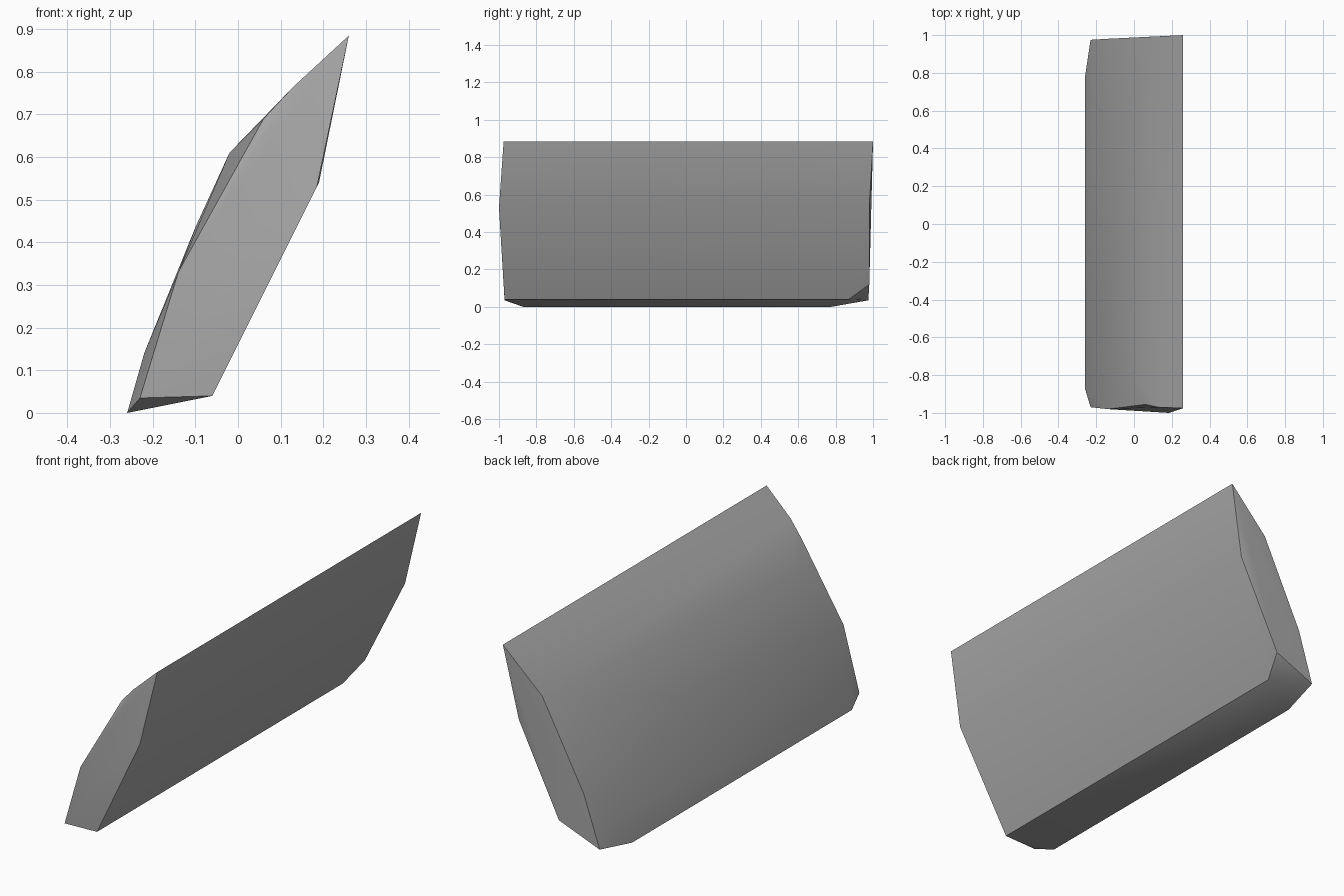
import bpy
import bmesh
import math

cube = bpy.data.objects.get("Cube")
if cube:
    bpy.data.objects.remove(cube, do_unlink=True)

# One flat stone colour
stone = bpy.data.materials.new("grey_stone")
stone.use_nodes = True
colour = (0.40, 0.40, 0.40, 1.0)
stone.diffuse_color = colour
stone.node_tree.nodes["Principled BSDF"].inputs["Base Color"].default_value = colour

# Outline of the front end of the slab
front_end = [(.26, -.975, .885), (.13, -.97, .765), (.06, -.955, .69),
             (-.14, -.98, .33), (-.23, -.97, .035), (-.06, -.97, .04),
             (.185, -1, .53)]
# Outline of the back end, with one broken lower corner
back_end = [(.26, 1, .885), (.06, .99, .69), (-.15, .98, .28),
            (-.23, .975, .035), (-.06, .87, .04), (-.02, .98, .12),
            (.19, .98, .54)]
# Worn ridge points on the upper side, and the bottom edge
upper_side = [(-.02, -.8, .61), (-.1, .2, .435),
              (-.22, -.85, .14), (-.22, .85, .14)]
bottom_edge = [(-.26, -.87, 0), (-.26, .775, 0)]

# Wrap the corners into a solid leaning slab
bm = bmesh.new()
for corner in front_end + back_end + upper_side + bottom_edge:
    bm.verts.new(corner)
hull = bmesh.ops.convex_hull(bm, input=bm.verts)
unused = {v for v in hull["geom_interior"] if isinstance(v, bmesh.types.BMVert)}
bmesh.ops.delete(bm, geom=list(unused), context='VERTS')
bmesh.ops.recalc_face_normals(bm, faces=bm.faces)

mesh = bpy.data.meshes.new("rock_slab")
bm.to_mesh(mesh)
bm.free()
mesh.materials.append(stone)
slab = bpy.data.objects.new("rock_slab", mesh)
bpy.context.collection.objects.link(slab)

# Soft worn sides with crisp broken ends
bpy.context.view_layer.objects.active = slab
slab.select_set(True)
bpy.ops.object.shade_smooth_by_angle(angle=math.radians(38))
